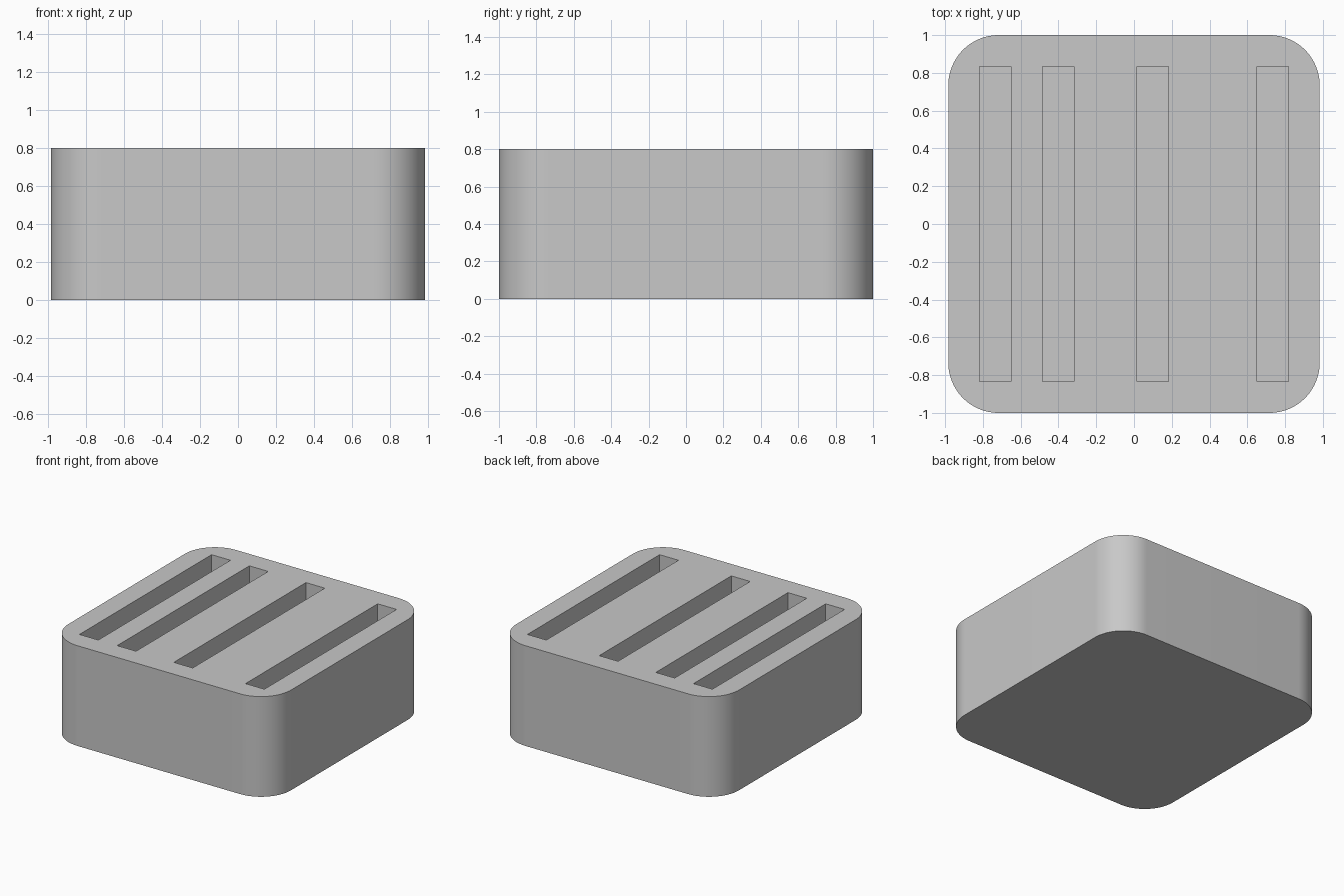
import bpy, bmesh
from math import radians, pi, sin, cos

UNIT = 1 / 30
WIDTH, DEPTH, HEIGHT = 59 * UNIT, 60 * UNIT, 24 * UNIT
RADIUS = 8 * UNIT
SLOT_W, SLOT_L, FLOOR = 5 * UNIT, 50 * UNIT, 4.5 * UNIT
SLOT_GAPS = (5, 5, 10, 14)  # solid wall before each slot, left to right
CORNER_STEPS = 24

cube = bpy.data.objects.get("Cube")
if cube:
    bpy.data.objects.remove(cube, do_unlink=True)

grey = bpy.data.materials.new("plain_grey")
grey.use_nodes = True
colour = (0.58, 0.58, 0.58, 1)
grey.diffuse_color = colour
grey.node_tree.nodes["Principled BSDF"].inputs["Base Color"].default_value = colour


def prism(name, outline, bottom, top):
    """Extrude a closed outline upwards into a solid."""
    bm = bmesh.new()
    face = bm.faces.new([bm.verts.new((x, y, bottom)) for x, y in outline])
    walls = bmesh.ops.extrude_face_region(bm, geom=[face])["geom"]
    verts = [v for v in walls if isinstance(v, bmesh.types.BMVert)]
    bmesh.ops.translate(bm, verts=verts, vec=(0, 0, top - bottom))
    bmesh.ops.recalc_face_normals(bm, faces=bm.faces)
    mesh = bpy.data.meshes.new(name)
    bm.to_mesh(mesh)
    bm.free()
    mesh.materials.append(grey)
    obj = bpy.data.objects.new(name, mesh)
    bpy.context.collection.objects.link(obj)
    return obj


# Rounded block
outline = []
for i, (sx, sy) in enumerate(((1, 1), (-1, 1), (-1, -1), (1, -1))):
    for k in range(CORNER_STEPS + 1):
        a = (i + k / CORNER_STEPS) * pi / 2
        outline.append((sx * (WIDTH / 2 - RADIUS) + RADIUS * cos(a),
                        sy * (DEPTH / 2 - RADIUS) + RADIUS * sin(a)))
block = prism("slotted_block", outline, 0, HEIGHT)

# Four blind slots, open at the top
x = -WIDTH / 2
cutters = []
for gap in SLOT_GAPS:
    x += gap * UNIT
    y = SLOT_L / 2
    rect = [(x, -y), (x + SLOT_W, -y), (x + SLOT_W, y), (x, y)]
    cutter = prism("slot_cutter", rect, FLOOR, HEIGHT + 0.1)
    cutter.hide_render = True
    cutters.append(cutter)
    mod = block.modifiers.new("slot", 'BOOLEAN')
    mod.operation = 'DIFFERENCE'
    mod.solver = 'EXACT'
    mod.object = cutter
    x += SLOT_W

# Apply the cuts and drop the cutters
bpy.ops.object.select_all(action='DESELECT')
bpy.context.view_layer.objects.active = block
block.select_set(True)
for mod in list(block.modifiers):
    bpy.ops.object.modifier_apply(modifier=mod.name)
for cutter in cutters:
    bpy.data.objects.remove(cutter, do_unlink=True)

bpy.ops.object.shade_smooth_by_angle(angle=radians(30))
